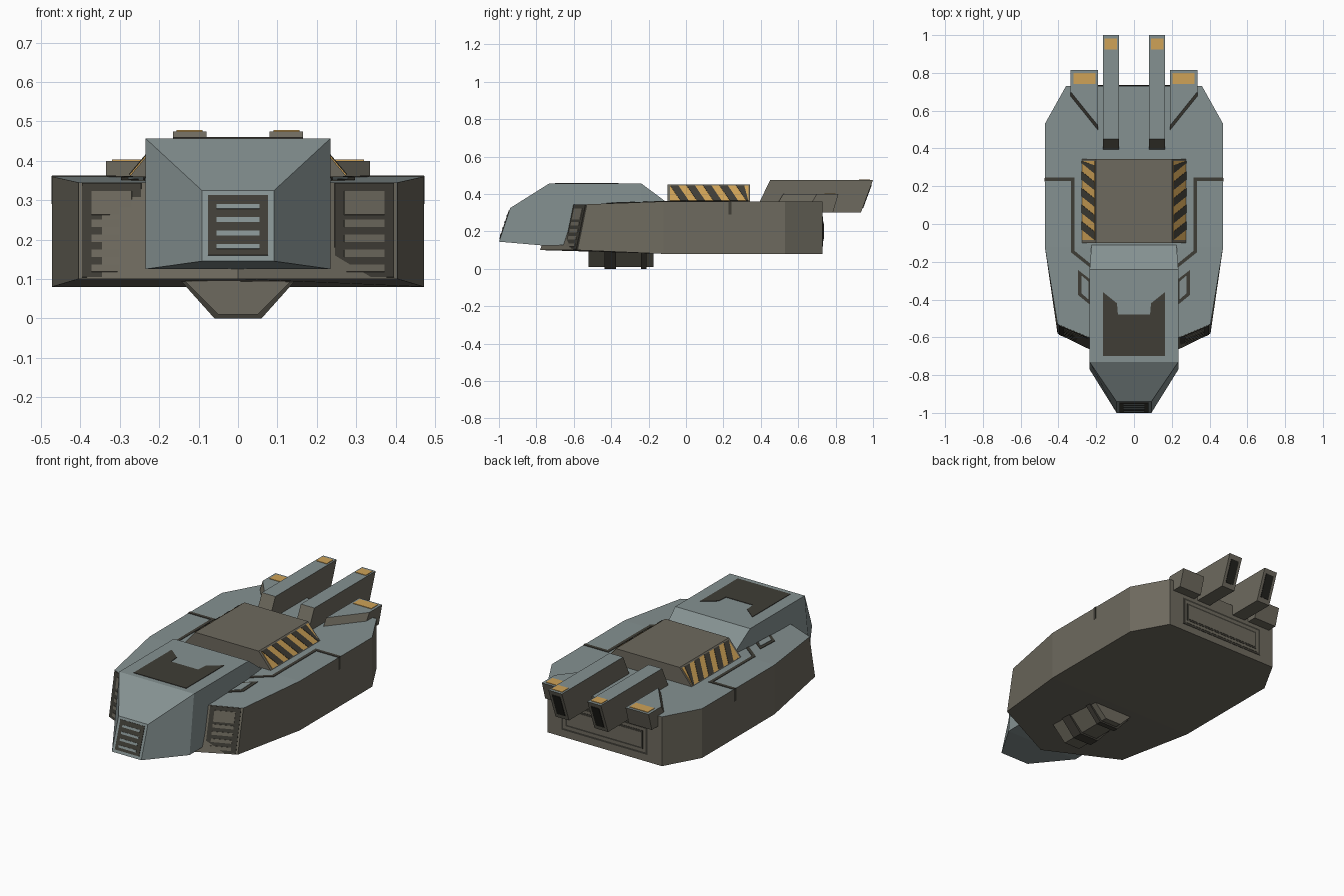
import bpy, bmesh
from mathutils import Vector

if "Cube" in bpy.data.objects:
    bpy.data.objects.remove(bpy.data.objects["Cube"])


def material(name, rgb):
    m = bpy.data.materials.new(name)
    m.diffuse_color = (*rgb, 1)
    m.use_nodes = True
    m.node_tree.nodes["Principled BSDF"].inputs["Base Color"].default_value = m.diffuse_color
    return m


BLUE = material("blue_grey_armour", (0.235, 0.285, 0.285))
OLIVE = material("olive_grey_metal", (0.155, 0.143, 0.112))
DARK = material("dark_panel", (0.050, 0.047, 0.037))
YELLOW = material("warning_yellow", (0.62, 0.36, 0.095))
BLACK = material("muzzle_black", (0.016, 0.016, 0.013))


def loft(name, rings, mat, top=None, mirror=False, folds=()):
    """Closed solid through equal-length rings; 'top' colours upward faces."""
    bm = bmesh.new()
    vs = [[bm.verts.new(p) for p in r] for r in rings]
    n = len(rings[0])
    for a, b in zip(vs, vs[1:]):
        for i in range(n):
            j = (i + 1) % n
            bm.faces.new((a[i], a[j], b[j], b[i]))
    bm.faces.new(vs[0])
    bm.faces.new(vs[-1])
    if folds:
        bmesh.ops.connect_verts(bm, verts=[r[i] for r in vs for i in folds])
    bmesh.ops.recalc_face_normals(bm, faces=bm.faces)
    bm.normal_update()
    if top:
        for f in bm.faces:
            f.material_index = int(f.normal.z > 0.7)
    me = bpy.data.meshes.new(name)
    bm.to_mesh(me)
    bm.free()
    me.materials.append(mat)
    if top:
        me.materials.append(top)
    ob = bpy.data.objects.new(name, me)
    bpy.context.collection.objects.link(ob)
    if mirror:
        ob.modifiers.new("mirror", 'MIRROR').use_mirror_merge = False
    return ob


def plate(name, pts, normal, mat, lift=0.004, mirror=False):
    """Thin painted plate standing 'lift' proud of the surface."""
    n = Vector(normal).normalized()
    rings = [[Vector(p) + n * d for p in pts] for d in (-0.002, lift)]
    return loft(name, rings, mat, mirror=mirror)


def rect(f, u0, u1, v0, v1):
    return [f(u0, v0), f(u1, v0), f(u1, v1), f(u0, v1)]


# Hull: faceted slab with a swept front
def outline(half):
    return half + [(-x, y, z) for x, y, z in reversed(half) if x > 0]


top_half = [(0.36, 0.73, 0.36), (0.472, 0.53, 0.36), (0.472, -0.12, 0.36),
            (0.405, -0.53, 0.345), (0, -0.70, 0.345)]
low_half = [(0.36, 0.73, 0.08), (0.472, 0.53, 0.08), (0.472, -0.12, 0.08),
            (0.405, -0.58, 0.10), (0, -0.78, 0.10)]
loft("hull", [outline(low_half), outline(top_half)], OLIVE, top=BLUE, folds=(2, 6))


def on_hull(x, y):
    return (x, y, 0.36 - max(0, -0.12 - y) * 0.0366)


# Cockpit nose block
def section(w, y_top, z_top, y_low, z_low):
    return [(-w, y_low, z_low), (w, y_low, z_low), (w, y_top, z_top), (-w, y_top, z_top)]


loft("cockpit", [section(0.225, -0.11, 0.36, -0.11, 0.13),
                 section(0.235, -0.24, 0.457, -0.24, 0.13),
                 section(0.235, -0.73, 0.457, -0.77, 0.125),
                 section(0.092, -0.94, 0.325, -1.0, 0.145)], BLUE)
half = [(0.165, -0.70), (0.165, -0.36), (0.09, -0.42), (0.085, -0.48)]
canopy = half + [(-x, y) for x, y in reversed(half)]
plate("canopy_panel", [(x, y, 0.457) for x, y in canopy], (0, 0, 1), DARK, 0.003)


# Nose grille
def on_nose(x, z):
    return (x, -0.94 - (0.325 - z) * 0.333, z)


NOSE_N = (0, -1, 0.333)
plate("nose_grille", rect(on_nose, -0.076, 0.076, 0.16, 0.312), NOSE_N, DARK, 0.003)
for i in range(4):
    z = 0.283 - i * 0.034
    plate("nose_slat", rect(on_nose, -0.055, 0.055, z - 0.006, z + 0.006), NOSE_N, BLUE, 0.006)


# Front intakes either side of the nose
def on_intake(x, z):
    return (x, -0.53 - (0.405 - x) * 0.42 - (0.345 - z) * 0.204, z)


INTAKE_N = (0.42, -1, 0.204)
plate("intake_panel", rect(on_intake, 0.245, 0.395, 0.104, 0.343), INTAKE_N, DARK, 0.004, True)
plate("intake_window", rect(on_intake, 0.268, 0.370, 0.262, 0.322), INTAKE_N, OLIVE, 0.007, True)
for i in range(4):
    z = 0.24 - i * 0.038
    plate("intake_slat", rect(on_intake, 0.268, 0.370, z - 0.009, z + 0.009),
          INTAKE_N, OLIVE, 0.007, True)

# Raised deck housing with sloping hazard sides
loft("deck_housing", [[(-0.28, y, 0.355), (0.28, y, 0.355), (0.20, y, 0.45), (-0.20, y, 0.45)]
                      for y in (-0.10, 0.343)], OLIVE)


def on_slope(y, t):
    return (0.28 - 0.08 * t, y, 0.355 + 0.095 * t)


SLOPE_N = (0.095, 0, 0.08)
Y0, Y1 = -0.085, 0.333
plate("hazard_panel", rect(on_slope, Y0, Y1, 0.08, 0.93), SLOPE_N, YELLOW, 0.003, True)
for i in range(5):
    y = Y0 + 0.035 + i * 0.088
    low = [min(Y1, y + 0.02), min(Y1, y + 0.064)]
    high = [max(Y0, y - 0.035), y + 0.009]
    plate("hazard_stripe", [on_slope(low[0], 0.08), on_slope(low[1], 0.08),
                            on_slope(high[1], 0.93), on_slope(high[0], 0.93)],
          SLOPE_N, DARK, 0.005, True)

# Twin rear cannons
profile = [(0.39, 0.35), (0.45, 0.475), (1.0, 0.475), (0.935, 0.30), (0.70, 0.30)]
loft("cannon", [[(x, y, z) for y, z in profile] for x in (0.08, 0.165)],
     OLIVE, top=BLUE, mirror=True)
plate("cannon_marking", rect(lambda x, y: (x, y, 0.475), 0.09, 0.156, 0.925, 0.983),
      (0, 0, 1), YELLOW, 0.003, True)
plate("cannon_muzzle", rect(lambda x, z: (x, 1.0 - (0.475 - z) * 0.371, z),
                            0.097, 0.148, 0.325, 0.45), (0, 1, -0.371), BLACK, 0.003, True)

# Outer rear thrusters with a diagonal leading edge
loft("side_thruster", [[(0.19, 0.785, 0.30), (0.335, 0.785, 0.30), (0.335, 0.64, 0.30), (0.19, 0.46, 0.30)],
                       [(0.19, 0.815, 0.40), (0.335, 0.815, 0.40), (0.335, 0.70, 0.40), (0.19, 0.52, 0.40)]],
     OLIVE, top=BLUE, mirror=True)
plate("thruster_marking", rect(lambda x, y: (x, y, 0.40), 0.205, 0.32, 0.74, 0.80),
      (0, 0, 1), YELLOW, 0.003, True)

# Panel lines on the hull top and flank
line = [(0.472, 0.247), (0.315, 0.247), (0.315, -0.142), (0.225, -0.215),
        (0.225, -0.237), (0.333, -0.15), (0.333, 0.228), (0.472, 0.228)]
plate("deck_line", [on_hull(*p) for p in line], (0, 0, 1), DARK, 0.003, True)
plate("flank_line", rect(lambda y, z: (0.472, y, z), 0.226, 0.244, 0.29, 0.362),
      (1, 0, 0), DARK, 0.002, True)
hatch = [(0.236, -0.29), (0.297, -0.243), (0.297, -0.375), (0.236, -0.425)]
inner = [(0.240, -0.305), (0.279, -0.272), (0.279, -0.367), (0.240, -0.40)]
plate("hatch_frame", [on_hull(*p) for p in hatch], (0, 0, 1), DARK, 0.003, True)
plate("hatch_fill", [on_hull(*p) for p in inner], (0, 0, 1), BLUE, 0.005, True)

# Nested frames on the rear face
for i, m in enumerate((DARK, OLIVE, DARK, OLIVE)):
    d = (0, 0.012, 0.028, 0.038)[i]
    plate("rear_frame", rect(lambda x, z: (x, 0.73, z), -0.27 + d, 0.27 - d, 0.12 + d, 0.28 - d),
          (0, 1, 0), m, 0.002 + 0.0015 * i)


# Belly pod with dark bands
def pod(name, y0, y1, grow, mat):
    loft(name, [[(-0.135 - grow, y, 0.095), (0.135 + grow, y, 0.095),
                 (0.05 + grow, y, 0.01 - grow), (-0.05 - grow, y, 0.01 - grow)]
                for y in (y0, y1)], mat)


pod("belly_pod", -0.52, -0.175, 0, OLIVE)
pod("belly_band_front", -0.435, -0.375, 0.01, DARK)
pod("belly_band_rear", -0.24, -0.21, 0.01, DARK)
